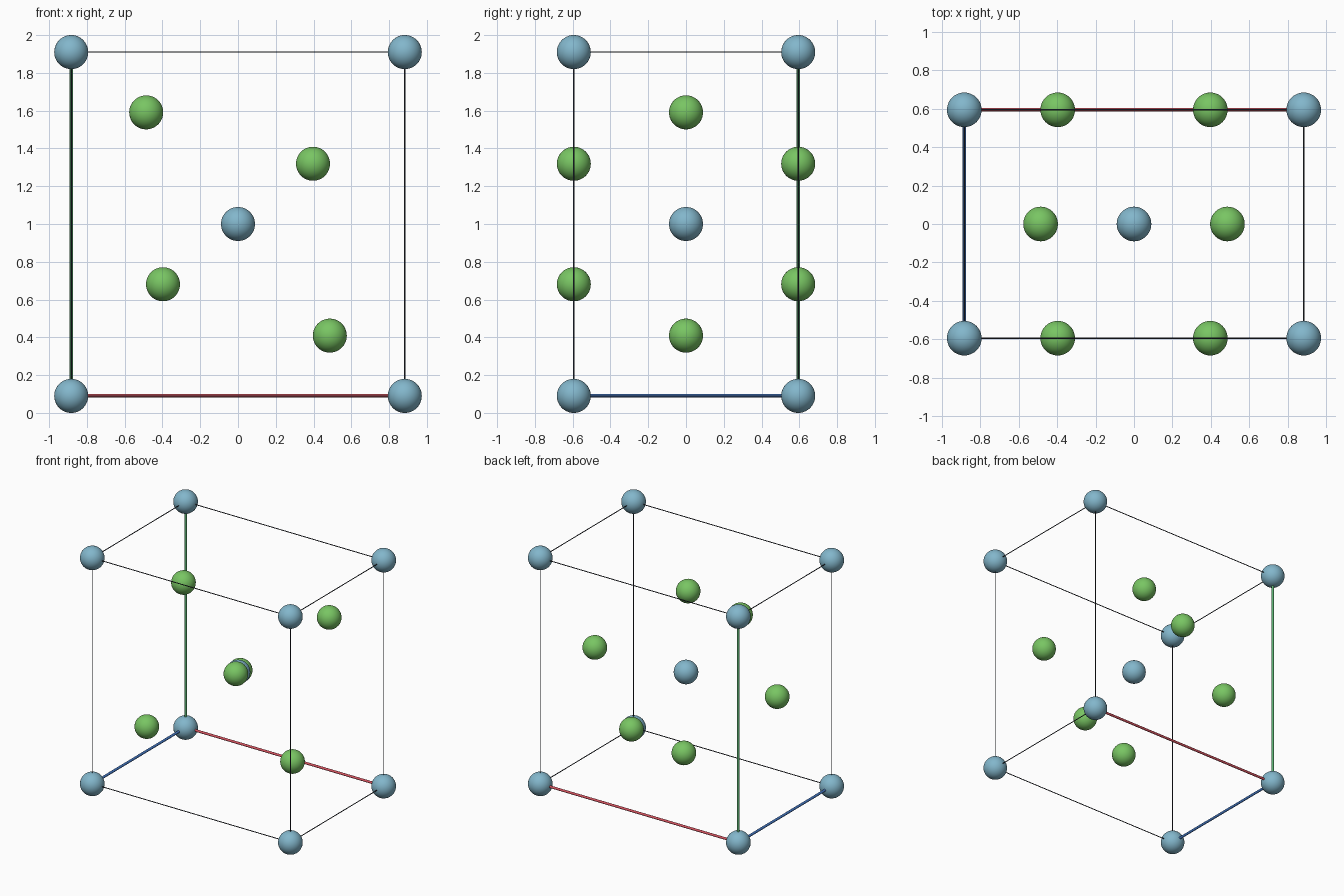
import bpy
from mathutils import Vector

if "Cube" in bpy.data.objects:
    bpy.data.objects.remove(bpy.data.objects["Cube"])

HX, HY, HZ = 0.883, 0.594, 0.91   # half sizes of the cell
MID = Vector((0, 0, 1))
BALL = 0.09
SIGNS = (-1, 1)


def material(name, rgb):
    m = bpy.data.materials.new(name)
    m.diffuse_color = (*rgb, 1)
    m.use_nodes = True
    m.node_tree.nodes["Principled BSDF"].inputs["Base Color"].default_value = m.diffuse_color
    return m


BLUE = material("steel blue", (0.225, 0.47, 0.60))
GREEN = material("leaf green", (0.19, 0.56, 0.125))
DARK = material("dark slate", (0.03, 0.035, 0.05))
RED_AXIS = material("axis red", (0.68, 0.09, 0.12))
GREEN_AXIS = material("axis green", (0.10, 0.42, 0.16))
BLUE_AXIS = material("axis blue", (0.06, 0.19, 0.55))


def finish(name, mat):
    ob = bpy.context.object
    ob.name = name
    ob.data.materials.append(mat)
    bpy.ops.object.shade_smooth_by_angle()
    return ob


def ball(name, offset, mat):
    bpy.ops.mesh.primitive_uv_sphere_add(
        segments=48, ring_count=24, radius=BALL, location=MID + Vector(offset))
    return finish(name, mat)


def rod(name, a, b, radius, mat):
    a, b = MID + Vector(a), MID + Vector(b)
    d = b - a
    bpy.ops.mesh.primitive_cylinder_add(
        vertices=16, radius=radius, depth=d.length, location=(a + b) / 2,
        rotation=d.to_track_quat('Z', 'Y').to_euler())
    return finish(name, mat)


# corner and centre atoms
for sx in SIGNS:
    for sy in SIGNS:
        for sz in SIGNS:
            ball("corner_atom", (sx * HX, sy * HY, sz * HZ), BLUE)
ball("centre_atom", (0, 0, 0), BLUE)

# green atoms: one pair on the middle plane, one pair on each of front and back
for s in SIGNS:
    ball("inner_atom", (s * 0.486, 0, -s * 0.591), GREEN)
    for sy in SIGNS:
        ball("face_atom", (s * 0.397, sy * HY, s * 0.319), GREEN)

# cell edges; the three meeting at the back left bottom corner are coloured axes
half = (HX, HY, HZ)
origin = (-1, 1, -1)
axes = (("red_axis", RED_AXIS), ("blue_axis", BLUE_AXIS), ("green_axis", GREEN_AXIS))
for i in range(3):
    j, k = (i + 1) % 3, (i + 2) % 3
    for sj in SIGNS:
        for sk in SIGNS:
            a, b = [0, 0, 0], [0, 0, 0]
            a[i], b[i] = -half[i], half[i]
            a[j] = b[j] = sj * half[j]
            a[k] = b[k] = sk * half[k]
            if (sj, sk) == (origin[j], origin[k]):
                rod(axes[i][0], a, b, 0.0095, axes[i][1])
            else:
                rod("cell_edge", a, b, 0.0033, DARK)
